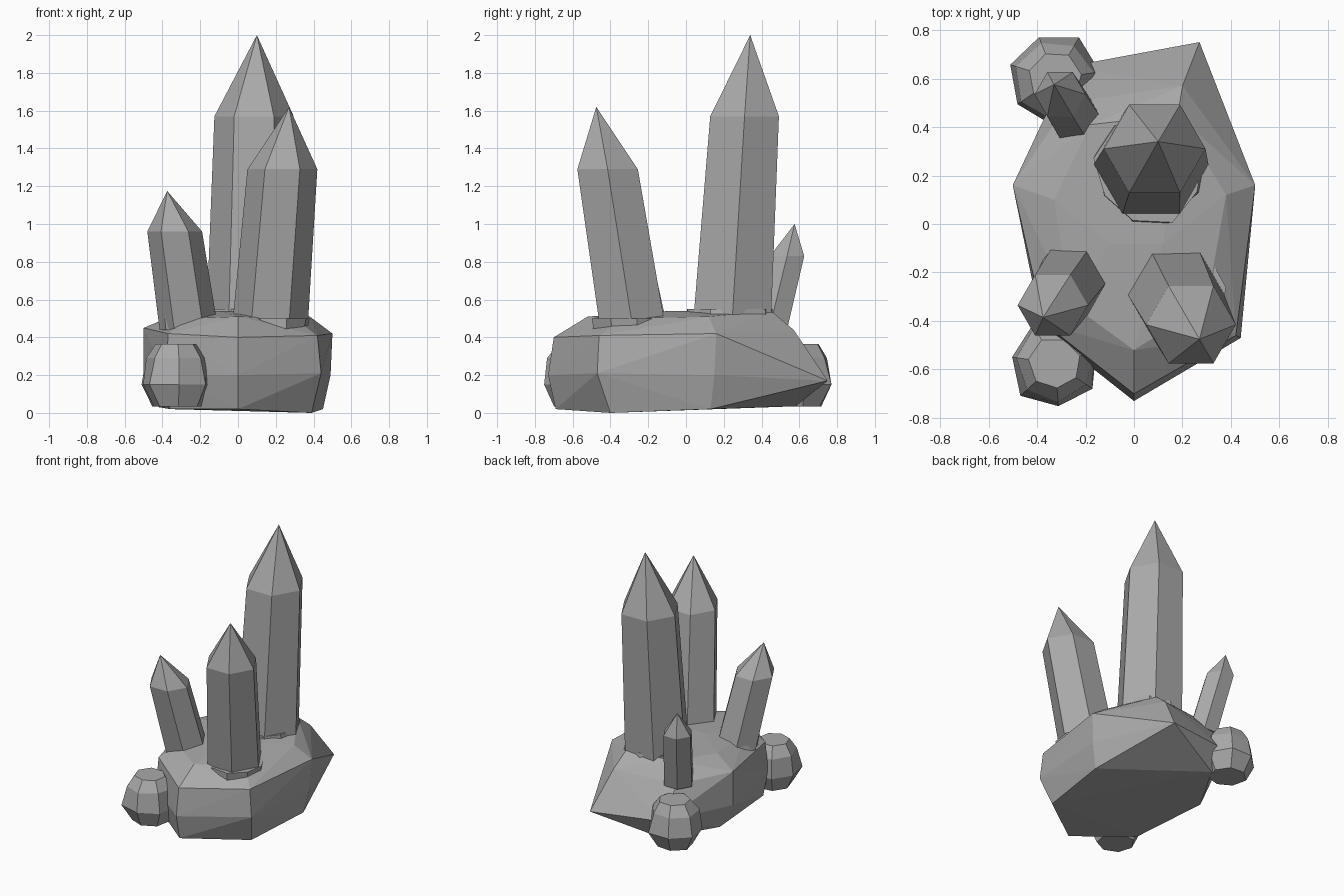
import bpy, bmesh, random
from math import cos, sin, pi
from mathutils import Vector

random.seed(4)
if "Cube" in bpy.data.objects:
    bpy.data.objects.remove(bpy.data.objects["Cube"])

GREY = (0.4, 0.4, 0.4, 1)
stone = bpy.data.materials.new("stone_grey")
stone.use_nodes = True
stone.diffuse_color = GREY
bsdf = stone.node_tree.nodes["Principled BSDF"]
bsdf.inputs["Base Color"].default_value = GREY
bsdf.inputs["Roughness"].default_value = 0.8


def finish(name, bm):
    bmesh.ops.recalc_face_normals(bm, faces=bm.faces)
    mesh = bpy.data.meshes.new(name)
    bm.to_mesh(mesh)
    bm.free()
    mesh.materials.append(stone)
    obj = bpy.data.objects.new(name, mesh)
    bpy.context.collection.objects.link(obj)


def ring(center, radius, sides=6, turn=0.0, jitter=0.0):
    c = Vector(center)
    pts = []
    for i in range(sides):
        a = turn + 2 * pi * i / sides
        r = radius * (1 + random.uniform(-jitter, jitter))
        pts.append(c + Vector((r * cos(a), r * sin(a), 0)))
    return pts


def loft(name, rings, tip=None):
    bm = bmesh.new()
    loops = [[bm.verts.new(p) for p in r] for r in rings]
    n = len(loops[0])
    for low, high in zip(loops, loops[1:]):
        for i in range(n):
            j = (i + 1) % n
            bm.faces.new((low[i], low[j], high[j], high[i]))
    bm.faces.new(loops[0][::-1])
    if tip:
        t = bm.verts.new(tip)
        for i in range(n):
            bm.faces.new((loops[-1][i], loops[-1][(i + 1) % n], t))
    else:
        bm.faces.new(loops[-1])
    finish(name, bm)


def hull(name, points):
    bm = bmesh.new()
    for p in points:
        bm.verts.new(p)
    res = bmesh.ops.convex_hull(bm, input=bm.verts)
    loose = [v for v in bm.verts if not v.link_faces]
    bmesh.ops.delete(bm, geom=loose, context='VERTS')
    finish(name, bm)


# Main boulder: floor, belly, brow and crown corners
floor = [(0, -.69, .02), (.39, -.4, 0), (.45, .13, .02), (-.2, .58, .035),
         (-.42, .2, .03), (-.36, -.4, .02)]
belly = [(0, -.73, .2), (.44, -.47, .21), (.49, .15, .2), (.27, .75, .17),
         (-.27, .65, .2), (-.5, .16, .2), (-.38, -.43, .2)]
brow = [(0, -.7, .4), (.42, -.46, .41), (.5, .16, .42), (.2, .57, .44),
        (-.27, .5, .42), (-.5, .16, .45), (-.37, -.41, .42)]
crown = [(0, -.52, .51), (.3, -.33, .5), (.38, .12, .51), (.18, .45, .54),
         (-.18, .41, .54), (-.33, .1, .52), (-.26, -.33, .5),
         (-.1, -.08, .54), (.12, -.08, .54)]
hull("boulder", floor + belly + brow + crown)

# Crystals: base centre and radius, shoulder centre and radius, tip
crystals = {
    "tall_crystal": ((.07, .245, .5), .237, (.085, .31, 1.57), .21, (.1, .34, 2)),
    "front_left_crystal": ((.17, -.285, .47), .2, (.235, -.415, 1.29), .185, (.27, -.475, 1.62)),
    "front_right_crystal": ((-.26, -.23, .44), .155, (-.335, -.335, .96), .145, (-.375, -.385, 1.175)),
    "back_crystal": ((-.24, .43, .4), .11, (-.305, .535, .83), .105, (-.33, .575, 1)),
}
for name, (base, r0, shoulder, r1, tip) in crystals.items():
    loft(name, [ring(base, r0), ring(shoulder, r1)], tip)

# Chipped stone collars where the crystals leave the boulder
for name, center, radius in (("tall_collar", (.07, .235, .48), .24),
                             ("front_left_collar", (.18, -.3, .43), .205),
                             ("front_right_collar", (-.26, -.23, .44), .15)):
    top = Vector(center) + Vector((0, 0, .07))
    loft(name, [ring(center, radius, 9, .2, .08), ring(top, radius * .96, 9, .2, .08)])

# Small pebbles beside the boulder: height and relative width of each level
levels = ((.035, .7), (.15, 1), (.29, .88), (.365, .58))
for name, x, y, radius, turn in (("front_pebble", -.325, -.575, .185, .3),
                                 ("back_pebble", -.325, .6, .185, .15)):
    loft(name, [ring((x, y, z), radius * w, 7, turn, .06) for z, w in levels])
